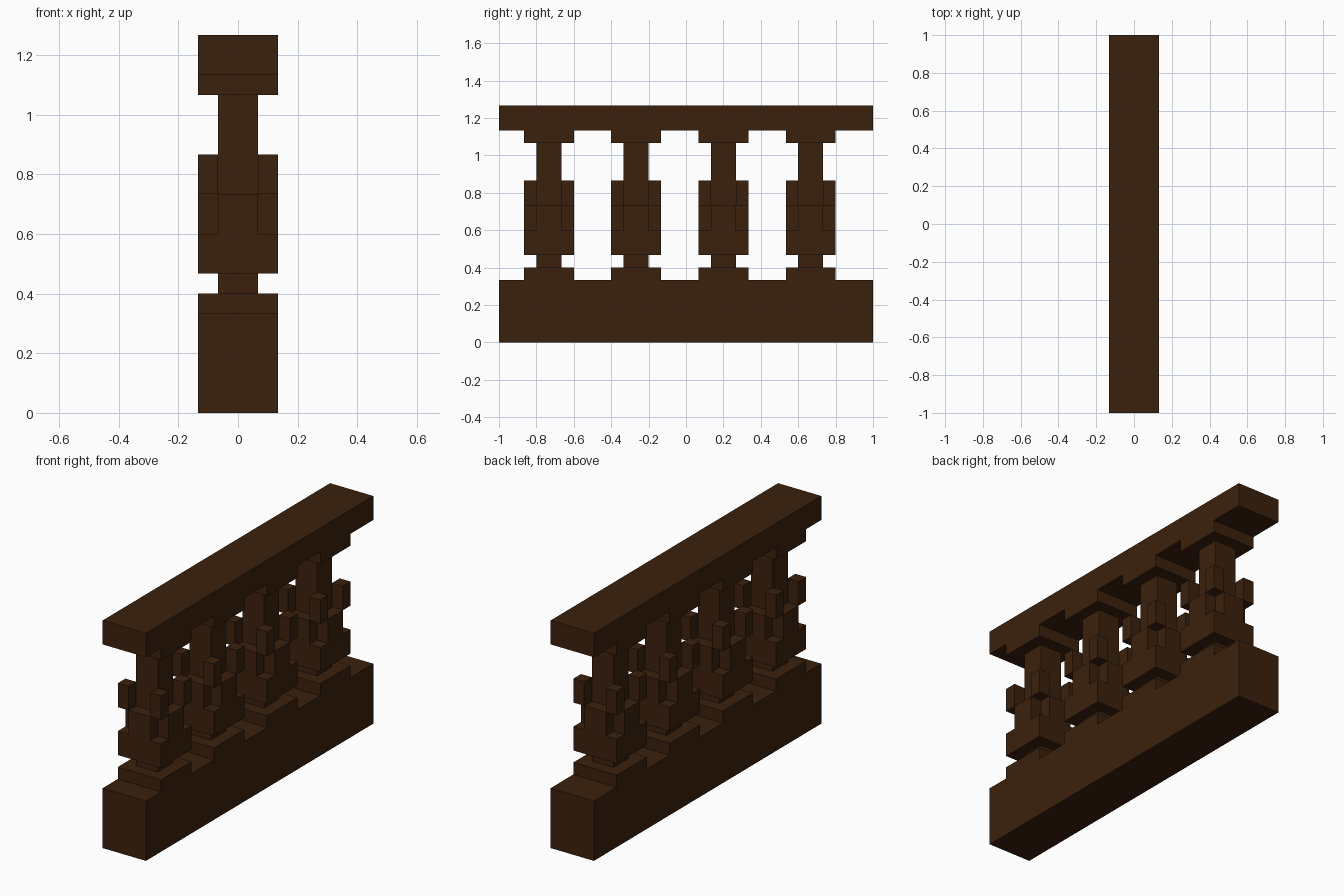
import bpy
import bmesh

if "Cube" in bpy.data.objects:
    bpy.data.objects.remove(bpy.data.objects["Cube"], do_unlink=True)

U = 1 / 15  # block size

wood = bpy.data.materials.new("dark brown wood")
wood.use_nodes = True
COLOUR = (0.044, 0.0152, 0.004, 1)
wood.diffuse_color = COLOUR
bsdf = wood.node_tree.nodes["Principled BSDF"]
bsdf.inputs["Base Color"].default_value = COLOUR
bsdf.inputs["Roughness"].default_value = 0.9


def rect(hx, hy, cx=0, cy=0):
    return [(cx - hx, cy - hy), (cx + hx, cy - hy), (cx + hx, cy + hy), (cx - hx, cy + hy)]


def prism(bm, outline, z0, z1):
    """Extrude a flat outline from z0 to z1, in block units."""
    low = [bm.verts.new((x * U, y * U, z0 * U)) for x, y in outline]
    high = [bm.verts.new((x * U, y * U, z1 * U)) for x, y in outline]
    bm.faces.new(low[::-1])
    bm.faces.new(high)
    n = len(outline)
    for i in range(n):
        j = (i + 1) % n
        bm.faces.new((low[i], low[j], high[j], high[i]))


def make_mesh(name, parts):
    bm = bmesh.new()
    for part in parts:
        prism(bm, *part)
    mesh = bpy.data.meshes.new(name)
    bm.to_mesh(mesh)
    bm.free()
    mesh.materials.append(wood)
    return mesh


def place(name, mesh, y=0):
    ob = bpy.data.objects.new(name, mesh)
    ob.location.y = y * U
    bpy.context.collection.objects.link(ob)


# Base and handrail
place("base", make_mesh("base", [(rect(2, 15), 0, 5)]))
place("handrail", make_mesh("handrail", [(rect(2, 15), 17, 19)]))

# Baluster: plinth, neck, belly, cross-shaped band, shaft, cap
cross = [(-1, -2), (1, -2), (1, -1), (2, -1), (2, 1), (1, 1),
         (1, 2), (-1, 2), (-1, 1), (-2, 1), (-2, -1), (-1, -1)]
parts = [
    (rect(2, 2), 5, 6),
    (rect(1, 1), 6, 7),
    (rect(2, 2), 7, 9),
    (cross, 9, 11),
    (rect(1, 1), 11, 16),
    (rect(2, 2), 16, 17),
]
# Corner knobs around the shaft
for sx in (-1.5, 1.5):
    for sy in (-1.5, 1.5):
        parts.append((rect(0.5, 0.5, sx, sy), 11, 13))

baluster = make_mesh("baluster", parts)
for i in range(4):
    place(f"baluster_{i + 1}", baluster, -11 + 7 * i)
